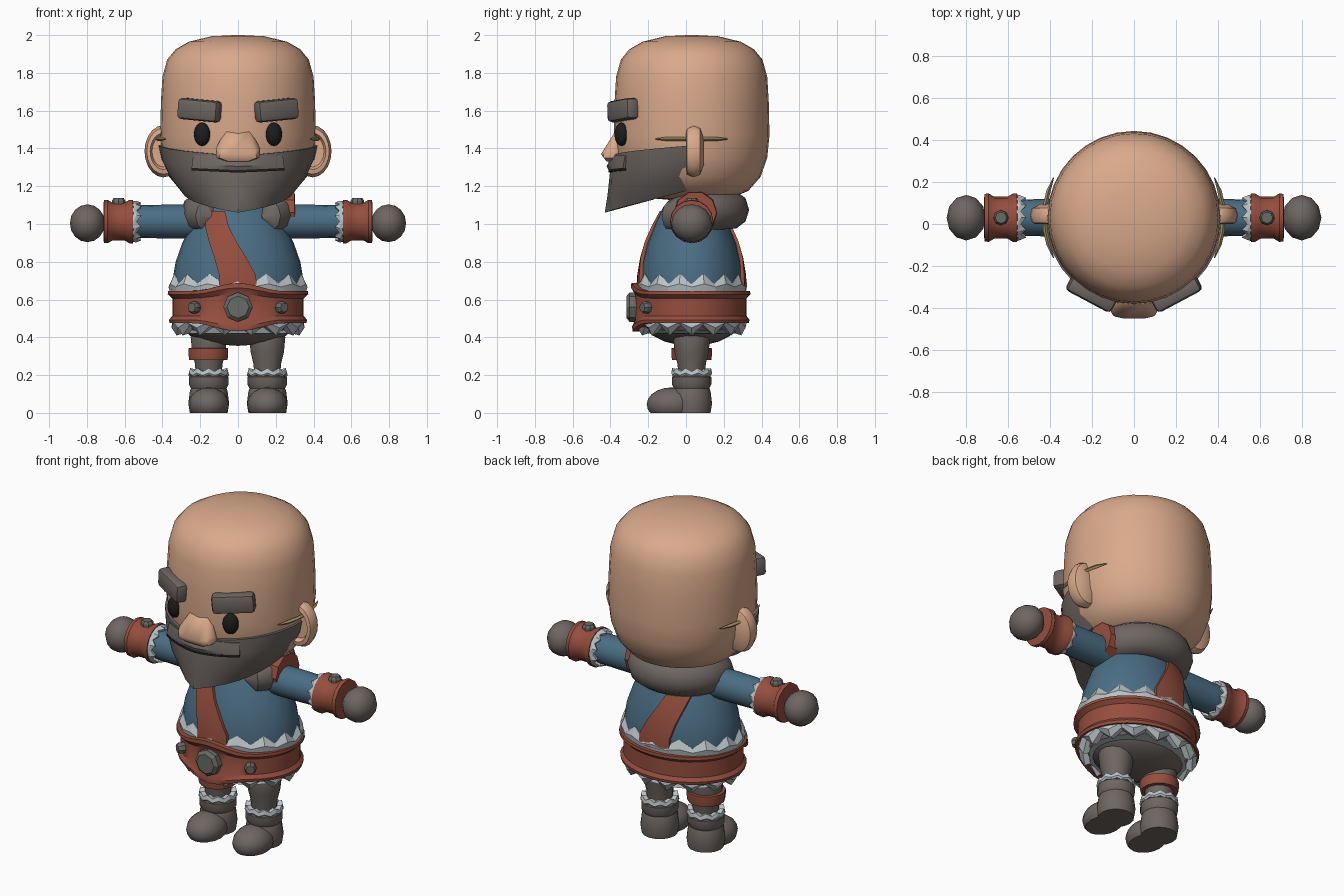
import bpy, bmesh, math
from math import sin, cos, pi, radians, sqrt
from mathutils import Matrix, Vector

if "Cube" in bpy.data.objects:
    bpy.data.objects.remove(bpy.data.objects["Cube"])


def colour(name, r, g, b):
    m = bpy.data.materials.new(name)
    m.diffuse_color = (r, g, b, 1)
    m.use_nodes = True
    m.node_tree.nodes["Principled BSDF"].inputs["Base Color"].default_value = m.diffuse_color
    return m


SKIN = colour("skin", .70, .40, .26)
BLUE = colour("blue cloth", .070, .155, .23)
RED = colour("red leather", .30, .076, .048)
GREY = colour("brown grey", .155, .132, .12)
FUR = colour("pale fur", .50, .55, .57)
BLACK = colour("black", .012, .012, .012)
GOLD = colour("gold", .40, .30, .13)
METAL = colour("metal", .14, .145, .13)


def finish(name, bm, mat, angle=35, mat4=None):
    if mat4:
        bm.transform(mat4)
    bmesh.ops.recalc_face_normals(bm, faces=bm.faces)
    me = bpy.data.meshes.new(name)
    bm.to_mesh(me)
    bm.free()
    me.materials.append(mat)
    me.shade_smooth()
    me.set_sharp_from_angle(angle=radians(angle))
    ob = bpy.data.objects.new(name, me)
    bpy.context.collection.objects.link(ob)
    return ob


def loft(name, rings, mat, angle=35, mat4=None):
    """Skin closed rings of equal point count, capped at both ends."""
    bm = bmesh.new()
    vs = [[bm.verts.new(p) for p in r] for r in rings]
    n = len(rings[0])
    for a, b in zip(vs, vs[1:]):
        for j in range(n):
            k = (j + 1) % n
            bm.faces.new((a[j], a[k], b[k], b[j]))
    bm.faces.new(vs[0])
    bm.faces.new(vs[-1])
    return finish(name, bm, mat, angle, mat4)


def lathe(name, prof, mat, n=16, ky=1, at=(0, 0, 0), angle=35, mat4=None):
    """Profile rows are (radius, z) or (radius, z, zigzag height)."""
    rings = []
    for row in prof:
        zig = row[2] if len(row) > 2 else 0
        rings.append([(at[0] + row[0] * sin(2 * pi * j / n),
                       at[1] - row[0] * ky * cos(2 * pi * j / n),
                       at[2] + row[1] + (zig if j % 2 == 0 else -zig)) for j in range(n)])
    return loft(name, rings, mat, angle, mat4)


def ball(name, at, size, mat, rot=0, seg=16, rows=10, floor=False):
    bm = bmesh.new()
    bmesh.ops.create_uvsphere(bm, u_segments=seg, v_segments=rows, radius=1)
    bm.transform(Matrix.Translation(at) @ Matrix.Rotation(rot, 4, 'Z') @ Matrix.Diagonal((*size, 1)))
    if floor:
        cut = bmesh.ops.bisect_plane(bm, geom=bm.verts[:] + bm.edges[:] + bm.faces[:],
                                     plane_co=(0, 0, 0), plane_no=(0, 0, -1), clear_outer=True)
        bmesh.ops.edgeloop_fill(bm, edges=[e for e in cut['geom_cut'] if isinstance(e, bmesh.types.BMEdge)])
    return finish(name, bm, mat, 40)


def stud(name, at, direction, r, depth, mat, n=8):
    q = Vector(direction).to_track_quat('Z', 'Y').to_matrix().to_4x4()
    lathe(name, [(r, -depth), (r, depth * .4), (r * .75, depth)], mat, n, angle=20,
          mat4=Matrix.Translation(at) @ q)


CY = .03  # depth of the body axis

# head
lathe("head", [(.03, 1.12), (.2, 1.135), (.3, 1.175), (.365, 1.25), (.4, 1.35), (.412, 1.47), (.408, 1.65),
               (.4, 1.78), (.375, 1.87), (.33, 1.925), (.26, 1.965), (.14, 1.994), (.02, 2.0)],
      SKIN, 32, at=(0, CY, 0), angle=50)

# nose
bm = bmesh.new()
for x, y, z in [(.115, -.36, 1.35), (.1, -.435, 1.35), (.118, -.40, 1.40), (.09, -.44, 1.385),
                (.085, -.36, 1.46), (.06, -.375, 1.49), (.08, -.32, 1.33), (.05, -.33, 1.5),
                (.045, -.45, 1.37), (.05, -.42, 1.33)]:
    for s in (-1, 1):
        bm.verts.new((s * x, y, z))
bmesh.ops.convex_hull(bm, input=bm.verts[:])
finish("nose", bm, SKIN, 40)

for s in (-1, 1):
    # eyes
    ball("eye", (s * .19, -.342, 1.475), (.045, .035, .062), BLACK, rot=s * radians(27))
    # brows
    bm = bmesh.new()
    bmesh.ops.create_cube(bm, size=1)
    bm.transform(Matrix.Diagonal((.24, .08, .112, 1)))
    bmesh.ops.bevel(bm, geom=bm.edges[:], offset=.022, segments=2, affect='EDGES', profile=.5)
    finish("brow", bm, GREY, 40, Matrix.Translation((s * .203, -.333, 1.603)) @
           Matrix.Rotation(s * radians(28), 4, 'Z') @ Matrix.Rotation(-s * radians(5), 4, 'Y'))
    # ears: rounded discs with a hollow facing forward
    ear = [(.03, -.02), (.06, -.02), (.07, -.045), (.088, -.04), (.1, -.005), (.09, .03), (.05, .05)]
    lathe("ear", ear, SKIN, 20, ky=1.38, angle=45,
          mat4=Matrix.Translation((s * .395, .045, 1.385)) @ Matrix.Rotation(-pi / 2, 4, 'X'))
    # gold pins through the ears
    pin = []
    for i in range(7):
        a = radians(-26 + 52 * i / 6)
        w = .003 if i in (0, 6) else .011
        pin.append([(s * (.425 + w * cos(b)) * cos(a), CY + .435 * sin(a), 1.45 + w * sin(b))
                    for b in (0, pi / 2, pi, 3 * pi / 2)])
    loft("ear_pin", pin, GOLD, 50)


def round_face(deg, pts):
    a = radians(deg)
    return [(r * sin(a), CY - r * cos(a), z) for r, z in pts]


# beard: a cross-section swept from ear to ear, longest at the chin
rings = []
for i in range(17):
    d = -88 + 11 * i
    a = abs(d) / 88
    top, bot = 1.36 + .055 * a, 1.06 + .12 * a
    h = top - bot
    rings.append(round_face(d, [(.38, top), (.42, top), (.405 + .028 * (1 - a), top - .3 * h),
                                (.355 + .09 * (1 - a), top - .68 * h), (.3 + .16 * (1 - a) ** 2, bot),
                                (.2, bot + .07 * (1 - a)), (.3, top - .4 * h)]))
loft("beard", rings, GREY, 25)

# moustache and mouth line
rings, mouth = [], []
for i in range(9):
    d = -34 + 8.5 * i
    e = abs(d) / 34
    low = 1.285 + .012 * e
    rings.append(round_face(d, [(.39, 1.365), (.425, 1.362), (.45 - .015 * e, low + .02), (.44, low), (.39, low)]))
    mouth.append(round_face(d, [(.4, low), (.4415, low), (.4415, low - .013), (.4, low - .013)]))
loft("moustache", rings, GREY, 25)
loft("mouth", mouth, BLACK)

# thick collar, open at the front, with rounded hanging ends
rings = []
N = 20
for i in range(N + 1):
    t = 2 * i / N - 1
    a = t * radians(142)
    w = .092 * (max(0, 1 - abs(t) ** 9) ** .5 + .08)
    z = 1.075 - .04 * t * t
    rings.append([((.205 + w * cos(b)) * sin(a), .04 + (.195 + w * cos(b)) * cos(a), z + w * 1.05 * sin(b))
                  for b in [2 * pi * k / 10 for k in range(10)]])
loft("collar", rings, GREY, 40)

# torso
BODY = [(.29, .46), (.345, .58), (.347, .7), (.33, .8), (.295, .9), (.245, 1.0), (.19, 1.09), (.12, 1.15)]
lathe("torso", BODY, BLUE, 28, ky=.79, at=(0, CY, 0), angle=50)
ball("pelvis", (0, CY, .48), (.31, .25, .125), GREY, seg=20)


def body_radius(z):
    for (r0, z0), (r1, z1) in zip(BODY, BODY[1:]):
        if z0 <= z <= z1:
            return r0 + (r1 - r0) * (z - z0) / (z1 - z0)


# shoulder strap, front and back
STRAP = [(-.1, .1, .66), (-.1, .095, .73), (-.125, .045, .82), (-.155, -.01, .91), (-.175, -.05, .99),
         (-.16, -.07, 1.07)]
for side, label in ((-1, "strap_front"), (1, "strap_back")):
    rings = []
    for xl, xr, z in STRAP:
        pts = []
        for grow in (.018, -.03):
            row = []
            for k in range(5):
                x = xl + (xr - xl) * k / 4
                r = body_radius(z)
                row.append((x, CY + side * (.79 * r * sqrt(max(.05, 1 - (x / r) ** 2)) + grow), z))
            pts += row if grow > 0 else row[::-1]
        rings.append(pts)
    loft(label, rings, RED, 40)

# zigzag fur above and below the belt
lathe("fur_upper", [(.3, .62), (.358, .63), (.368, .675, .008), (.345, .71, .026), (.32, .705, .02)],
      FUR, 28, ky=.8, at=(0, CY, 0), angle=15)
lathe("fur_lower", [(.29, .44, .02), (.325, .438, .028), (.352, .465, .015), (.345, .52), (.3, .52)],
      FUR, 28, ky=.83, at=(0, CY, 0), angle=15)

# belt: flared band, taller at the front
rings = []
for r, v in [(.32, -1), (.362, -1), (.366, -.8), (.348, -.55), (.348, .55), (.372, .8), (.37, 1), (.32, 1)]:
    ring = []
    for j in range(40):
        a = 2 * pi * j / 40
        x, y = r * sin(a), .025 - .85 * r * cos(a)
        bump = max(0, 1 - abs(x) / .24) if y < 0 else 0
        bump = bump * bump * (3 - 2 * bump)
        ring.append((x, y, .56 + v * (.085 + .043 * bump)))
    rings.append(ring)
loft("belt", rings, RED, 35)
stud("buckle", (0, -.287, .56), (0, -1, 0), .078, .028, METAL)
for s in (-1, 1):
    stud("belt_stud", (s * .232, -.213, .558), (s * .55, -.8, 0), .033, .024, METAL)

for s in (-1, 1):
    # arms: profiles are turned to lie along x
    out = Matrix.Translation((0, CY, 1.013)) @ Matrix.Rotation(s * pi / 2, 4, 'Y')
    lathe("arm", [(.088, .12), (.09, .35), (.086, .56)], BLUE, 16, mat4=out)
    lathe("arm_fur", [(.085, .53, .012), (.1, .525, .012), (.11, .545, .008), (.108, .575)], FUR, 20, mat4=out, angle=15)
    lathe("wrist_cuff", [(.09, .553), (.115, .555), (.115, .575), (.1, .6), (.1, .665), (.115, .69),
                         (.113, .71), (.09, .712)], RED, 16, mat4=out)
    stud("cuff_stud", (s * .632, CY, 1.113), (0, 0, 1), .036, .024, METAL)
    ball("hand", (s * .797, CY, 1.004), (.093, .108, .1), GREY, seg=12, rows=8)

    # legs and boots
    x = s * .155
    lathe("leg", [(.07, .2), (.075, .26), (.09, .32), (.098, .4), (.09, .45)], GREY, 14, at=(x, CY, 0))
    lathe("boot_fur", [(.1, .195, .006), (.108, .205, .006), (.103, .228, .009), (.075, .225, .006)],
          FUR, 20, at=(x, CY, 0), angle=15)
    lathe("boot_shaft", [(.1, 0), (.108, .05), (.1, .115), (.094, .13), (.104, .15), (.104, .19), (.09, .205)],
          GREY, 16, at=(x, CY, 0))
    ball("boot_foot", (x, -.075, .045), (.107, .133, .09), GREY, floor=True)

# leather band on one leg
lathe("leg_band", [(.08, .28), (.104, .28), (.108, .31), (.108, .342), (.08, .345)], RED, 14, at=(-.157, CY, 0))

# leather pad around one shoulder
lathe("shoulder_pad", [(.08, .22), (.118, .225), (.112, .3), (.08, .302)], RED, 10, angle=25,
      mat4=Matrix.Translation((0, .05, 1.06)) @ Matrix.Rotation(pi / 2, 4, 'Y'))
